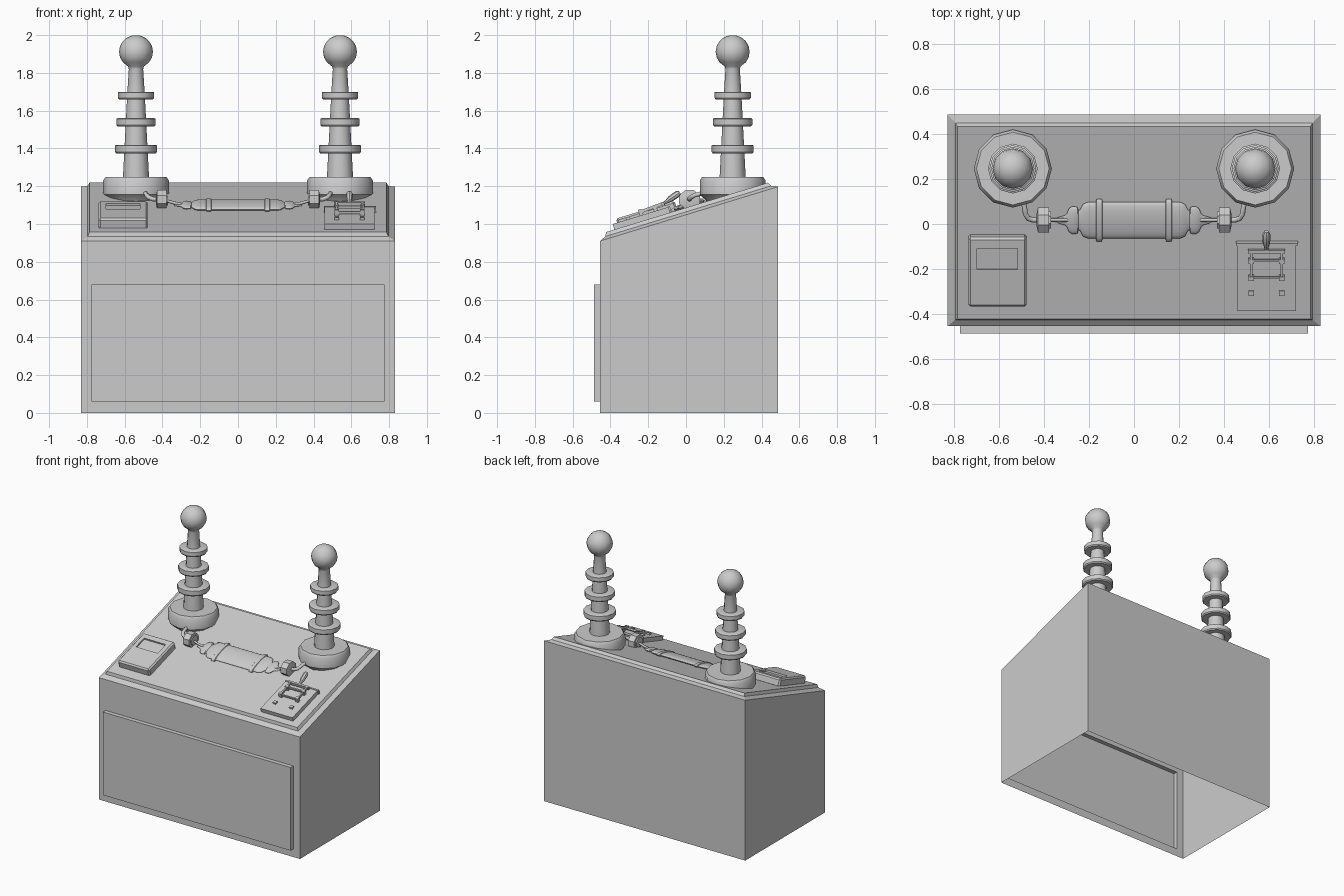
import bpy, bmesh, math
from mathutils import Matrix, Vector

if "Cube" in bpy.data.objects:
    bpy.data.objects.remove(bpy.data.objects["Cube"])

# Local frame of the sloping control top (x, v along the slope, n out of it)
SLOPE = Matrix.Translation((0, 0, 1.087)) @ Matrix.Rotation(math.atan(0.305), 4, 'X')


def finish(name, bm, smooth=None):
    mesh = bpy.data.meshes.new(name)
    bmesh.ops.remove_doubles(bm, verts=bm.verts, dist=1e-5)
    bmesh.ops.recalc_face_normals(bm, faces=bm.faces)
    bm.to_mesh(mesh)
    bm.free()
    ob = bpy.data.objects.new(name, mesh)
    bpy.context.collection.objects.link(ob)
    if smooth:
        bpy.ops.object.select_all(action='DESELECT')
        ob.select_set(True)
        bpy.context.view_layer.objects.active = ob
        bpy.ops.object.shade_smooth_by_angle(angle=math.radians(smooth))
    return ob


def loft(bm, loops, cap_start=False, cap_end=True):
    rings = [[bm.verts.new(p) for p in loop] for loop in loops]
    for a, b in zip(rings, rings[1:]):
        for i in range(len(a)):
            j = (i + 1) % len(a)
            bm.faces.new((a[i], a[j], b[j], b[i]))
    if cap_start:
        bm.faces.new(rings[0][::-1])
    if cap_end:
        bm.faces.new(rings[-1])


def lathe(name, profile, sides, matrix, smooth=35):
    bm = bmesh.new()
    loops = [[matrix @ Vector((r * math.cos(2 * math.pi * i / sides),
                               r * math.sin(2 * math.pi * i / sides), z))
              for i in range(sides)] for r, z in profile]
    loft(bm, loops, True, True)
    return finish(name, bm, smooth)


def slab(name, x0, x1, v0, v1, n0, n1, bevel=0, tilt=0):
    """Box lying on the slope, optionally tilted up about its front edge."""
    bm = bmesh.new()
    bmesh.ops.create_cube(bm, size=1)
    m = (SLOPE @ Matrix.Translation(((x0 + x1) / 2, v0, n0)) @ Matrix.Rotation(tilt, 4, 'X')
         @ Matrix.Translation((0, (v1 - v0) / 2, (n1 - n0) / 2))
         @ Matrix.Diagonal((x1 - x0, v1 - v0, n1 - n0, 1)))
    bm.transform(m)
    if bevel:
        bmesh.ops.bevel(bm, geom=bm.edges[:], offset=bevel, segments=1, affect='EDGES')
    return finish(name, bm)


# Cabinet: open underneath, raised front panel, stepped sloping top
W, F, B = 0.83, -0.455, 0.487


def front_rect(w, z0, z1, y):
    return [(-w, y, z0), (w, y, z0), (w, y, z1), (-w, y, z1)]


def top_rect(inset, h):
    nrm = Vector((0, -0.292, 0.956)) * h
    pts = []
    for x, y in ((-1, F + inset * 0.956), (1, F + inset * 0.956),
                 (1, B - inset * 0.956), (-1, B - inset * 0.956)):
        pts.append(Vector((x * (W - inset), y, 0.91 + (y - F) * 0.305)) + nrm)
    return pts


bm = bmesh.new()
loft(bm, [front_rect(W, 0, 0.91, F), front_rect(0.775, 0.06, 0.68, F),
          front_rect(0.775, 0.06, 0.68, -0.487)])
top = top_rect(0, 0)
loft(bm, [top, top_rect(0.034, 0.015), top_rect(0.044, 0.036)])
base = [(p.x, p.y, 0) for p in top]
for i, j in ((1, 2), (2, 3), (3, 0)):
    bm.faces.new([bm.verts.new(p) for p in (base[i], base[j], top[j], top[i])])
finish("cabinet", bm)

# Insulator outline: flared base, tapered shaft with three discs, ball top
def shaft(z):
    return 0.069 - 0.052 * (z - 1.25)


insulator = [(0.12, 1.08), (0.14, 1.125), (0.174, 1.155), (0.174, 1.23), (0.162, 1.248), (0.069, 1.248)]
for z0, z1, r in ((1.374, 1.418, 0.111), (1.517, 1.56, 0.104), (1.66, 1.70, 0.096)):
    insulator += [(shaft(z0), z0), (r - 0.006, z0), (r, z0 + 0.008),
                  (r, z1 - 0.003), (r - 0.005, z1), (shaft(z1), z1)]
insulator += [(0.038, 1.82)]
insulator += [(0.09 * math.cos(math.radians(a)), 1.912 + 0.088 * math.sin(math.radians(a)))
              for a in (-62, -40, -20, 0, 20, 40, 55, 70, 82)]

# Parts repeated on both sides
TO_X = Matrix.Rotation(math.pi / 2, 4, 'Y')
for side, s in (("left", -1), ("right", 1)):
    lathe(side + "_insulator", insulator, 12, Matrix.Translation((s * 0.54, 0.247, 0)))
    nut = [(0.03, -0.034), (0.06, -0.028), (0.06, 0.022), (0.04, 0.022), (0.04, 0.03)]
    lathe(side + "_terminal_nut", nut, 8,
          Matrix.Translation((s * 0.4, 0.018, 1.13)) @ Matrix.Diagonal((-s, 1, 0.88, 1))
          @ TO_X @ Matrix.Rotation(math.pi / 8, 4, 'Z'), 20)
    # Bent lead into the insulator and thin lead to the coil
    for part, r, pts in (
            ("bent_lead", 0.012, [(0.4, 0.018, 1.13), (0.45, 0.018, 1.132), (0.472, 0.025, 1.14),
                                  (0.484, 0.045, 1.152), (0.488, 0.075, 1.16), (0.5, 0.13, 1.165)]),
            ("coil_lead", 0.008, [(0.4, 0.018, 1.13), (0.34, 0.018, 1.112), (0.28, 0.018, 1.1)])):
        cu = bpy.data.curves.new(side + "_" + part, 'CURVE')
        cu.dimensions = '3D'
        cu.bevel_depth, cu.bevel_resolution = r, 2
        sp = cu.splines.new('POLY')
        sp.points.add(len(pts) - 1)
        for p, (x, y, z) in zip(sp.points, pts):
            p.co = (s * x, y, z, 1)
        ob = bpy.data.objects.new(cu.name, cu)
        bpy.context.collection.objects.link(ob)
        bpy.ops.object.select_all(action='DESELECT')
        ob.select_set(True)
        bpy.context.view_layer.objects.active = ob
        bpy.ops.object.convert(target='MESH')

# Flattened coil with end caps and two bands
half = [(0.085, 0.14), (0.1, 0.143), (0.1, 0.167), (0.085, 0.17), (0.085, 0.205), (0.075, 0.228),
        (0.05, 0.24), (0.045, 0.247), (0.062, 0.252), (0.065, 0.275), (0.055, 0.29),
        (0.03, 0.3), (0.022, 0.31), (0.014, 0.34)]
coil = [(r, -x) for r, x in reversed(half)] + half
lathe("coil", coil, 20, SLOPE @ Matrix.Translation((0, 0.02, 0.008))
      @ Matrix.Diagonal((1, 1, 0.2, 1)) @ TO_X)

# Meter box with a recessed window
meter = slab("meter_box", -0.738, -0.478, -0.372, -0.048, -0.01, 0.052, 0.01)
cutter = slab("window_cutter", -0.70, -0.52, -0.197, -0.098, 0.04, 0.08)
cutter.hide_render = True
mod = meter.modifiers.new("window", 'BOOLEAN')
mod.operation, mod.object, mod.solver = 'DIFFERENCE', cutter, 'EXACT'
bpy.context.view_layer.objects.active = meter
bpy.ops.object.modifier_apply(modifier="window")
bpy.data.objects.remove(cutter)

# Knife switch: plate, clips, two blades, crossbars and handle
slab("switch_plate", 0.458, 0.722, -0.397, -0.084, -0.01, 0.03)
slab("switch_back_strip", 0.455, 0.73, -0.09, -0.08, 0.0, 0.034)
for side, x in (("left", 0.522), ("right", 0.658)):
    slab(side + "_contact", x - 0.012, x + 0.012, -0.322, -0.3, 0.03, 0.042)
    for part, v in (("hinge_clip", -0.237), ("blade_clip", -0.158)):
        slab(side + "_" + part, x - 0.012, x + 0.012, v - 0.01, v + 0.01, 0.03, 0.062)
    slab(side + "_blade", x - 0.005, x + 0.005, -0.245, -0.11, 0.04, 0.056, 0, 0.06)
slab("hinge_bar", 0.522, 0.658, -0.24, -0.232, 0.038, 0.052)
slab("middle_bar", 0.522, 0.658, -0.16, -0.15, 0.042, 0.058)
slab("switch_crossbar", 0.508, 0.672, -0.118, -0.104, 0.042, 0.064)
lathe("switch_handle", [(0.008, 0), (0.01, 0.02), (0.017, 0.045), (0.018, 0.09), (0.01, 0.105)], 8,
      SLOPE @ Matrix.Translation((0.59, -0.108, 0.054)) @ Matrix.Rotation(math.radians(-72), 4, 'X'))
